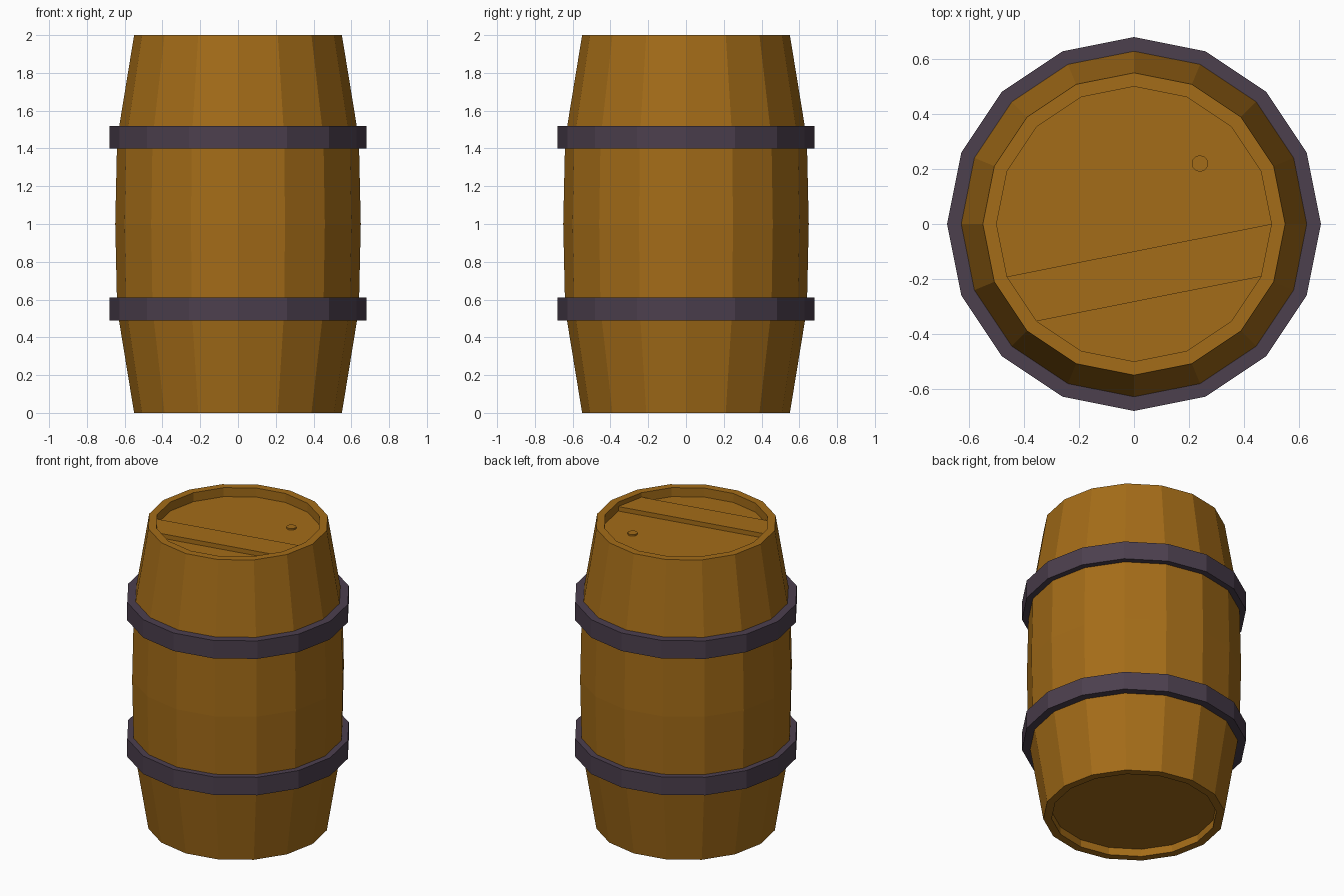
import bpy, bmesh
from math import cos, sin, tau

if "Cube" in bpy.data.objects:
    bpy.data.objects.remove(bpy.data.objects["Cube"])

SIDES = 16


def material(name, rgb):
    m = bpy.data.materials.new(name)
    m.diffuse_color = (*rgb, 1)
    m.use_nodes = True
    m.node_tree.nodes["Principled BSDF"].inputs["Base Color"].default_value = m.diffuse_color
    return m


def finish(name, bm, mat):
    bmesh.ops.recalc_face_normals(bm, faces=bm.faces[:])
    mesh = bpy.data.meshes.new(name)
    bm.to_mesh(mesh)
    bm.free()
    mesh.materials.append(mat)
    obj = bpy.data.objects.new(name, mesh)
    bpy.context.collection.objects.link(obj)
    return obj


def rim_point(i, r, z, n=SIDES):
    a = tau * i / n
    return (r * cos(a), r * sin(a), z)


def lathe(name, profile, mat, closed=False):
    """Turn a (radius, height) profile; cap the ends unless it is a loop."""
    bm = bmesh.new()
    rings = [[bm.verts.new(rim_point(i, r, z)) for i in range(SIDES)]
             for r, z in profile]
    pairs = list(zip(rings, rings[1:]))
    if closed:
        pairs.append((rings[-1], rings[0]))
    else:
        bm.faces.new(rings[0])
        bm.faces.new(rings[-1])
    for lo, hi in pairs:
        for i in range(SIDES):
            j = (i + 1) % SIDES
            bm.faces.new((lo[i], lo[j], hi[j], hi[i]))
    return finish(name, bm, mat)


def prism(name, outline, z0, z1, mat):
    bm = bmesh.new()
    face = bm.faces.new([bm.verts.new((x, y, z0)) for x, y in outline])
    ext = bmesh.ops.extrude_face_region(bm, geom=[face])
    top = [v for v in ext["geom"] if isinstance(v, bmesh.types.BMVert)]
    bmesh.ops.translate(bm, verts=top, vec=(0, 0, z1 - z0))
    if face.is_valid and not any(len(f.verts) == len(outline) and f.calc_center_median().z < z0 + 1e-5
                                 for f in bm.faces):
        bm.faces.new([v for v in bm.verts if v not in top])
    return finish(name, bm, mat)


wood = material("wood", (0.37, 0.15, 0.009))
iron = material("iron", (0.072, 0.05, 0.076))

# Bulging body with recessed ends
lathe("barrel_body", [(0.50, 0.05), (0.50, 0), (0.55, 0), (0.64, 0.55), (0.65, 1.0),
                      (0.64, 1.45), (0.55, 2.0), (0.50, 2.0), (0.50, 1.94)], wood)

# Iron hoops
for name, z in (("lower_hoop", 0.55), ("upper_hoop", 1.46)):
    lathe(name, [(0.62, z - 0.06), (0.68, z - 0.06), (0.68, z + 0.06), (0.62, z + 0.06)],
          iron, closed=True)

# Raised plank across the lid, running between rim corners
prism("lid_plank", [rim_point(i, 0.50, 0)[:2] for i in (9, 10, 15, 0)], 1.93, 1.97, wood)

# Small bung in the lid
bung = [rim_point(i, 0.03, 0, 12) for i in range(12)]
prism("lid_bung", [(x + 0.24, y + 0.22) for x, y, _ in bung], 1.93, 1.95, wood)
